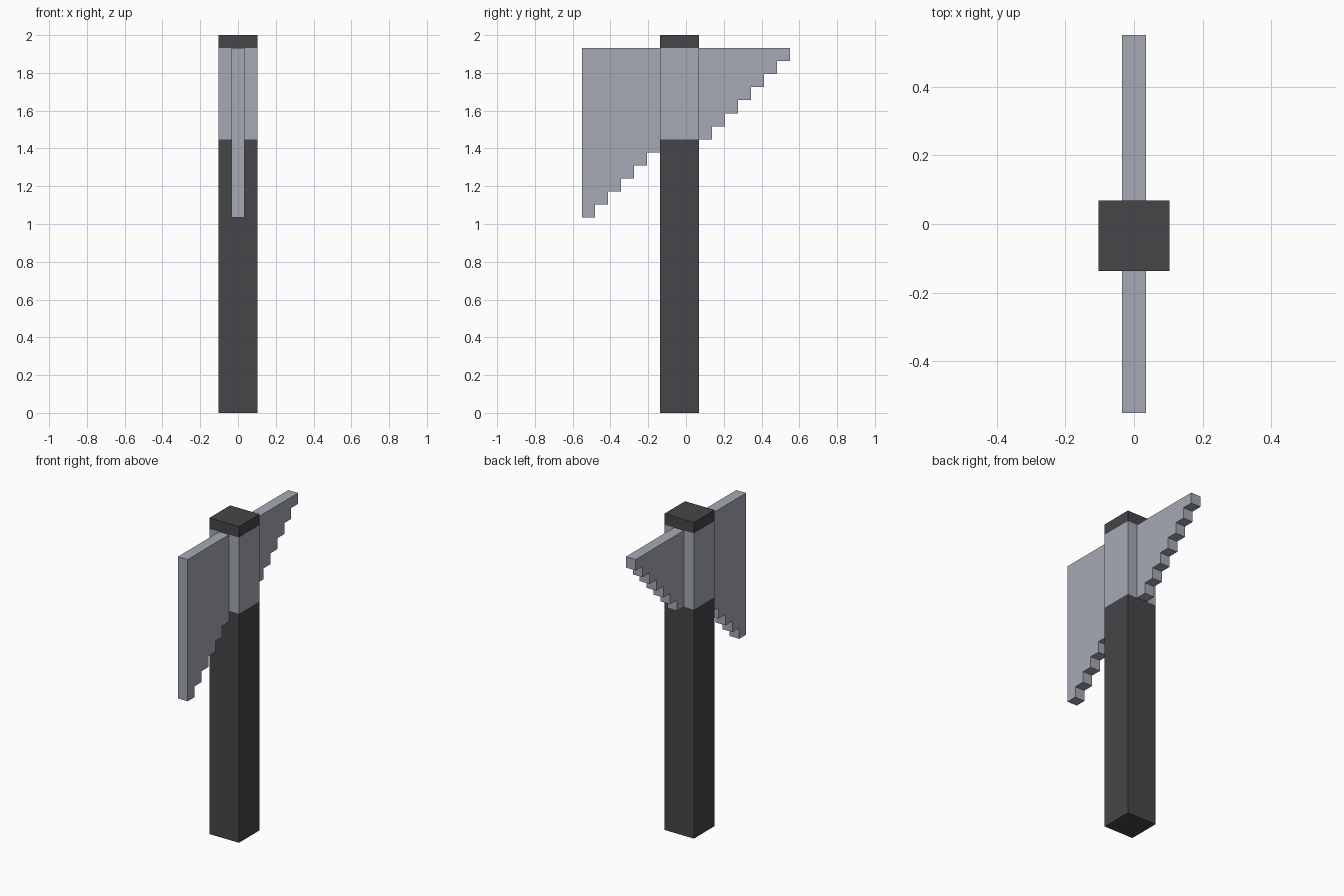
import bpy, bmesh

if "Cube" in bpy.data.objects:
    bpy.data.objects.remove(bpy.data.objects["Cube"], do_unlink=True)

U = 2 / 29  # one block of the model's grid


def material(name, rgb):
    m = bpy.data.materials.new(name)
    m.use_nodes = True
    m.diffuse_color = (*rgb, 1)
    bsdf = next(n for n in m.node_tree.nodes if n.type == 'BSDF_PRINCIPLED')
    bsdf.inputs["Base Color"].default_value = (*rgb, 1)
    bsdf.inputs["Roughness"].default_value = 0.8
    return m


STEEL = material("steel grey", (0.38, 0.40, 0.456))
DARK = material("dark charcoal", (0.061, 0.060, 0.066))


def finish(bm, name, *mats):
    bmesh.ops.recalc_face_normals(bm, faces=bm.faces)
    mesh = bpy.data.meshes.new(name)
    bm.to_mesh(mesh)
    bm.free()
    for m in mats:
        mesh.materials.append(m)
    ob = bpy.data.objects.new(name, mesh)
    bpy.context.collection.objects.link(ob)
    return ob


def extrude_profile(name, points, half_width, mat):
    """Extrude a (y, z) outline in grid units symmetrically along x."""
    bm = bmesh.new()
    face = bm.faces.new([bm.verts.new((-half_width * U, y * U, z * U)) for y, z in points])
    ext = bmesh.ops.extrude_face_region(bm, geom=[face])["geom"]
    verts = [v for v in ext if isinstance(v, bmesh.types.BMVert)]
    bmesh.ops.translate(bm, verts=verts, vec=(2 * half_width * U, 0, 0))
    return finish(bm, name, mat)


def stepped_blade(name, y0, y1, z0, top):
    """Flat-topped blade whose lower edge climbs one block per block."""
    points = [(y1, top), (y0, top)]
    for i in range(y1 - y0):
        points += [(y0 + i, z0 + i), (y0 + i + 1, z0 + i)]
    return extrude_profile(name, points, 0.5, STEEL)


# Square shaft: dark handle, steel collar and dark cap, stacked
COLLAR, CAP, TOP = 21, 28, 29
bm = bmesh.new()
bmesh.ops.create_cube(bm, size=1)
bmesh.ops.scale(bm, verts=bm.verts, vec=(3 * U, 3 * U, TOP * U))
bmesh.ops.translate(bm, verts=bm.verts, vec=(0, -U / 2, TOP * U / 2))
for z in (COLLAR, CAP):
    bmesh.ops.bisect_plane(bm, geom=bm.verts[:] + bm.edges[:] + bm.faces[:],
                           plane_co=(0, 0, z * U), plane_no=(0, 0, 1))
for f in bm.faces:
    f.material_index = int(COLLAR * U < f.calc_center_median().z < CAP * U)
finish(bm, "shaft", DARK, STEEL)

# Broad front blade and tapering rear blade
stepped_blade("front_blade", -8, -2, 15, CAP)
stepped_blade("rear_blade", 1, 8, 21, CAP)
